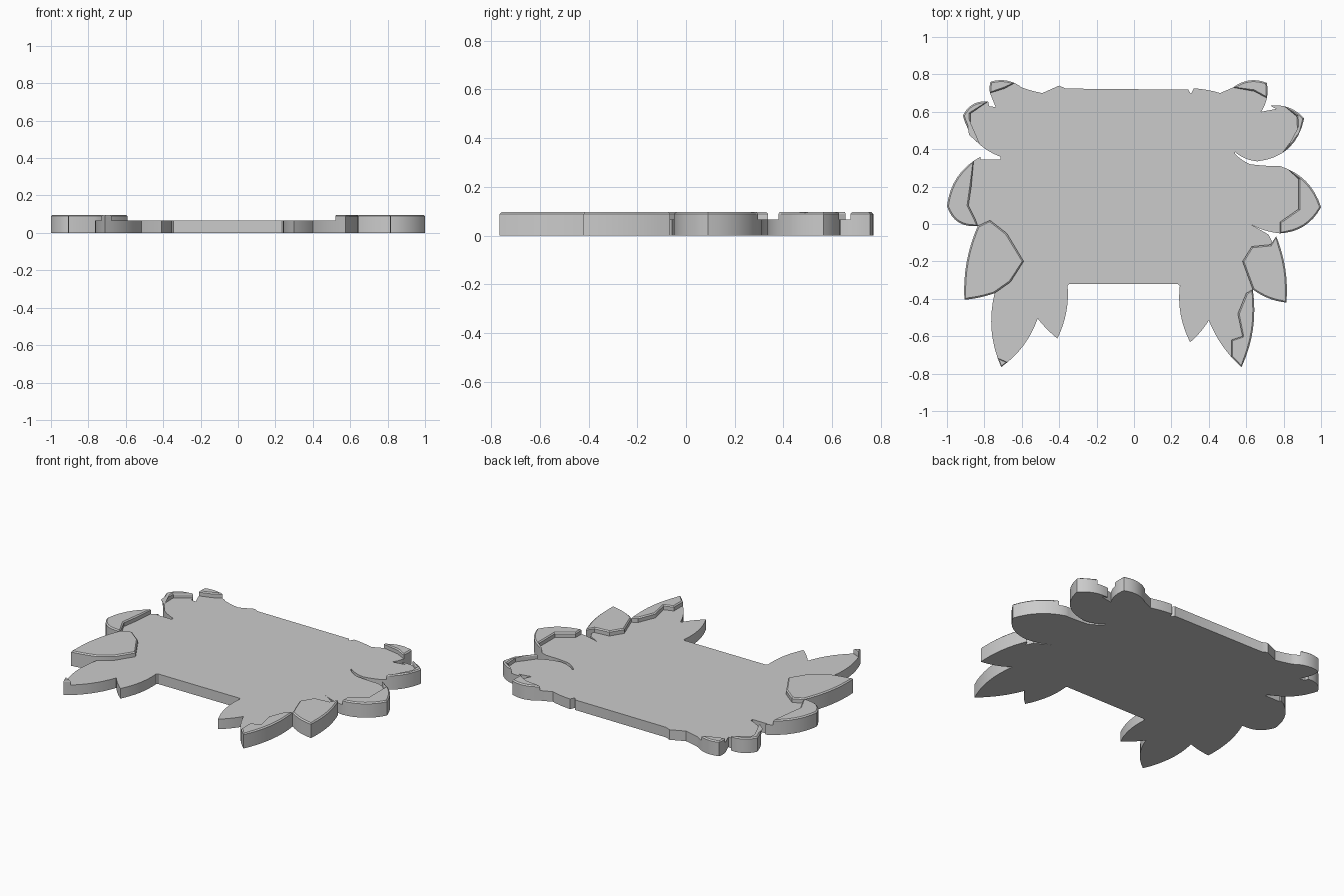
import bpy, bmesh
from mathutils import Vector

if "Cube" in bpy.data.objects:
    bpy.data.objects.remove(bpy.data.objects["Cube"])

BASE, RIM, TOP = 0.065, 0.089, 0.096
STEPS = 8

grey = bpy.data.materials.new("plain grey")
grey.diffuse_color = (0.6, 0.6, 0.6, 1)
grey.use_nodes = True
grey.node_tree.nodes["Principled BSDF"].inputs["Base Color"].default_value = grey.diffuse_color


def slab(name, loop, z0, z1, crown=0.0):
    """Extrude a closed outline; an optional crown adds a slightly raised inner top."""
    clean = []
    for q in loop:
        if not clean or (q - clean[-1]).length > 0.002:
            clean.append(q)
    if (clean[0] - clean[-1]).length < 0.002:
        clean.pop()
    if sum(a.x * b.y - b.x * a.y for a, b in zip(clean, clean[1:] + clean[:1])) < 0:
        clean.reverse()
    bm = bmesh.new()
    low = [bm.verts.new((q.x, q.y, z0)) for q in clean]
    high = [bm.verts.new((q.x, q.y, z1)) for q in clean]
    for i in range(len(clean)):
        bm.faces.new((low[i - 1], low[i], high[i], high[i - 1]))
    top = bm.faces.new(high)
    if z0 == 0:
        bm.faces.new(low[::-1])
    bm.normal_update()
    if crown:
        bmesh.ops.inset_region(bm, faces=[top], thickness=0.008, depth=crown,
                               use_even_offset=False)
    mesh = bpy.data.meshes.new(name)
    bm.to_mesh(mesh)
    bm.free()
    mesh.materials.append(grey)
    ob = bpy.data.objects.new(name, mesh)
    bpy.context.collection.objects.link(ob)
    bpy.ops.object.select_all(action='DESELECT')
    ob.select_set(True)
    bpy.context.view_layer.objects.active = ob
    bpy.ops.object.shade_smooth_by_angle(angle=0.5)


# The outline is drawn clockwise like a pen stroke; bulge pushes an arc outwards
outline = [Vector((-.345, -.32))]


def arc(x, y, bulge=0.0):
    a, b = outline[-1], Vector((x, y))
    d = b - a
    side = Vector((-d.y, d.x)) * bulge
    steps = STEPS if bulge else 1
    for k in range(1, steps + 1):
        t = k / steps
        outline.append(a + d * t + side * 4 * t * (1 - t))


def leaf(name, tip, end, bulges, span=None, inner=()):
    """Draw both margins of a leaf; span (0 start, 1 tip, 2 end) is the raised part."""
    first = len(outline) - 1
    arc(*tip, bulges[0])
    arc(*end, bulges[1])
    if span:
        i, j = (first + round(s * STEPS) for s in span)
        slab(name, outline[i:j + 1] + [Vector(q) for q in inner], BASE, RIM, TOP - RIM)


# Left side leaves, front to back
arc(-.355, -.33)
leaf("left_small_leaf", (-.41, -.612), (-.515, -.505), (.07, .03))
leaf("left_front_leaf", (-.71, -.765), (-.745, -.37), (.08, .085), (.85, 1.12))
leaf("left_low_leaf", (-.907, -.405), (-.835, -.01), (.03, .06), (0, 2),
     [(-.77, .02), (-.68, -.05), (-.59, -.2), (-.66, -.31)])
leaf("left_middle_leaf", (-1, .095), (-.82, .36), (.2, .13), (0, 1.85),
     [(-.87, .2), (-.885, .1), (-.85, .03)])
arc(-.82, .345)
arc(-.715, .345)
arc(-.715, .36)
leaf("left_upper_leaf", (-.915, .58), (-.78, .655), (.13, .17), (.4, 2),
     [(-.875, .59), (-.875, .48)])
arc(-.775, .63)
arc(-.74, .625)
arc(-.77, .7)
leaf("left_back_leaf", (-.768, .76), (-.6, .73), (.05, .13), (0, 1.8), [(-.69, .725)])

# Gently wavy back edge
arc(-.49, .7, -.02)
arc(-.4, .74)
arc(-.365, .724)
arc(.29, .718)
arc(.305, .695)
arc(.32, .725)
arc(.46, .7, .03)
arc(.53, .73)

# Right side leaves, back to front
leaf("right_back_leaf", (.71, .755), (.68, .6), (.14, .1), (0, 1.5), [(.64, .71)])
arc(.76, .615)
arc(.73, .632)
leaf("right_upper_leaf", (.91, .565), (.66, .335), (.13, .18), (.4, 1.65),
     [(.875, .49), (.87, .575)])
arc(.54, .385, .08)
arc(.54, .375)
arc(.62, .32, -.05)
arc(.78, .31, -.02)
leaf("right_middle_leaf", (1, .09), (.78, -.05), (.13, .14), (.12, 2),
     [(.78, .01), (.88, .08), (.88, .24)])
arc(.62, 0, .05)
arc(.72, -.057)
arc(.74, -.1)
arc(.76, -.065)
leaf("right_low_leaf", (.815, -.42), (.635, -.35), (.06, .07), (0, 2),
     [(.58, -.2), (.63, -.12), (.73, -.11)])
leaf("right_front_leaf", (.575, -.765), (.4, -.515), (.075, .06), (0, 1.25),
     [(.52, -.62), (.58, -.6), (.555, -.48), (.6, -.37)])
leaf("right_small_leaf", (.3, -.632), (.245, -.33), (.04, .075))
arc(.235, -.322)

# Flat base plate over the whole outline
slab("base_plate", outline, 0, BASE)
